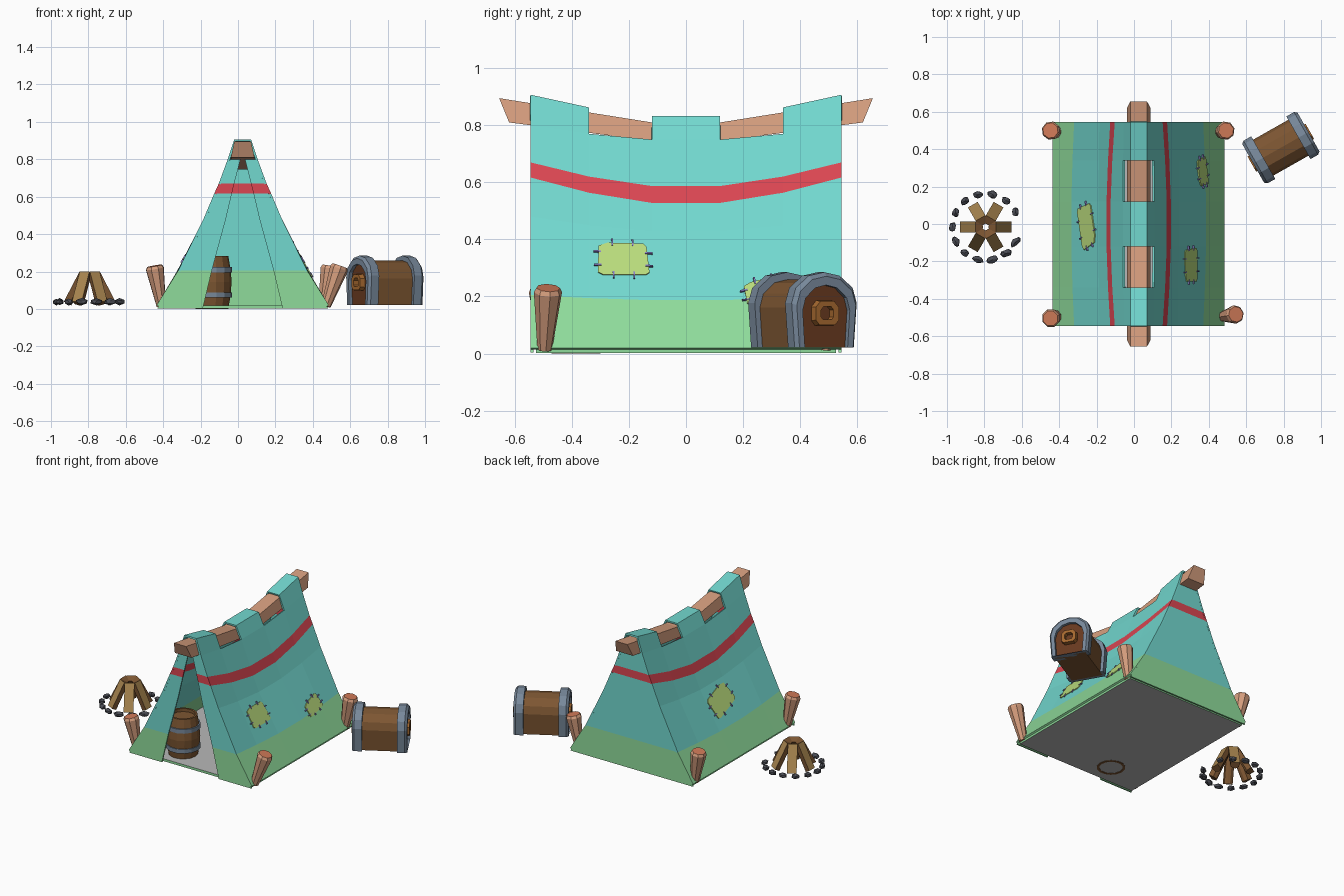
import bpy, bmesh, math, random
from mathutils import Vector, Matrix

if "Cube" in bpy.data.objects:
    bpy.data.objects.remove(bpy.data.objects["Cube"])

random.seed(4)
CX = 0.025  # tent centre line


def mat(name, hexcol):
    rgb = [int(hexcol[i:i + 2], 16) / 255 for i in (0, 2, 4)]
    m = bpy.data.materials.new(name)
    m.diffuse_color = [((c + 0.055) / 1.055) ** 2.4 for c in rgb] + [1]
    m.use_nodes = True
    m.node_tree.nodes["Principled BSDF"].inputs["Base Color"].default_value = m.diffuse_color
    return m


TEAL, GREEN, RED = mat("teal", "72D8CF"), mat("green", "8FDB9B"), mat("red", "DB4652")
POLE, CUT = mat("pole_wood", "D69E7E"), mat("cut_wood", "D07A58")
PATCH, STITCH = mat("patch", "B9DB7C"), mat("stitch", "8A80C8")
WOOD, DARK, TAN = mat("wood", "7D5632"), mat("dark_wood", "67391F"), mat("tan_wood", "A8854F")
STEEL, BRASS, STONE = mat("steel", "77889A"), mat("brass", "A5682F"), mat("stone", "4A4C54")
GREY = mat("grey", "B8B8B8")


def make(name, verts, faces, mats, idx=None, recalc=True):
    me = bpy.data.meshes.new(name)
    me.from_pydata([tuple(v) for v in verts], [], faces)
    for m in mats:
        me.materials.append(m)
    for i, p in enumerate(me.polygons):
        p.material_index = idx[i] if idx else 0
    if recalc:
        bm = bmesh.new()
        bm.from_mesh(me)
        bmesh.ops.recalc_face_normals(bm, faces=bm.faces)
        bm.to_mesh(me)
        bm.free()
    ob = bpy.data.objects.new(name, me)
    bpy.context.collection.objects.link(ob)
    return ob


def loft(name, loops, mats, cyclic=False, side=None, cap=0):
    """Skin a list of equal loops; capped ends, or closed into a ring."""
    n, k = len(loops[0]), len(loops)
    faces, idx = [], []
    for j in range(k if cyclic else k - 1):
        for i in range(n):
            a, b, q = j * n, (j + 1) % k * n, (i + 1) % n
            faces.append((a + i, a + q, b + q, b + i))
            idx.append(side[i] if side else 0)
    if not cyclic:
        faces += [tuple(range(n)), tuple(range((k - 1) * n, k * n))]
        idx += [cap, cap]
    return make(name, [v for l in loops for v in l], faces, mats, idx)


def circle(r, z, n, c=(0, 0)):
    return [(c[0] + r * math.cos(math.tau * i / n), c[1] + r * math.sin(math.tau * i / n), z) for i in range(n)]


def thicken(ob, t, off):
    s = ob.modifiers.new("cloth", 'SOLIDIFY')
    s.thickness, s.offset = t, off


# Tent profile rows: half width and height at the ends, then at the sagging middle
ROWS = [(.46, .02, .46, .02), (.345, .205, .36, .187), (.21, .48, .215, .43), (.152, .617, .172, .528),
        (.128, .67, .15, .587), (.08, .8, .085, .75), (.045, .907, .045, .833)]
YS = [-.545, -.34, -.12, .12, .34, .545]


def sag(y):
    y = abs(y)
    if y < .12:
        return 1
    return 1 - .4 * (y - .12) / .22 if y < .34 else .6 * (.545 - y) / .205


def row(k, y):
    a, b, c, d = ROWS[k]
    f = sag(y)
    return a + (c - a) * f, b + (d - b) * f


def surf(s, y, t, h):
    k = min(int(t), 5)
    (a, b), (c, d) = row(k, y), row(k + 1, y)
    u = t - k
    return (CX + s * (a + (c - a) * u + .9 * h), y, b + (d - b) * u + .45 * h)


# Canopy with two open notches along the ridge
verts = []
for y in YS:
    half = [row(k, y) for k in range(7)]
    verts += [(CX - h, y, z) for h, z in half] + [(CX + h, y, z) for h, z in reversed(half)]
faces, idx = [], []
for j in range(5):
    for i in range(13):
        k = min(i, 12 - i)
        if k >= 5 and j in (1, 3):
            continue
        a = j * 14 + i
        faces.append((a, a + 1, a + 15, a + 14))
        idx.append({0: 1, 3: 2}.get(k, 0))
thicken(make("tent_canopy", verts, faces, [TEAL, GREEN, RED], idx, False), .012, -1)

# Front flaps beside the opening, and the closed back panel
OPEN = [.213, .165, .09, .058, .045, .012]
for name, y, inner, sides in (("front_flap", -.54, OPEN, (-1, 1)), ("back_panel", .54, [0] * 6, (-1, 1))):
    for s in sides:
        v = []
        for k in range(6):
            h, z = ROWS[k][:2]
            z = .003 if k == 0 else z
            v += [(CX + s * inner[k], y, z), (CX + s * (h - .003), y, z)]
        f = [(2 * k, 2 * k + 1, 2 * k + 3, 2 * k + 2) for k in range(5)]
        thicken(make(name, v, f, [TEAL, GREEN, RED], [1, 0, 0, 2, 0]), .01, 0)

# Floor sheet
corners = [(-1, -1), (1, -1), (1, 1), (-1, 1)]
loft("tent_floor", [[(CX + a * .447, b * .525, z) for a, b in corners] for z in (.002, .018)],
     [GREEN, GREY], cap=1)

# Bent ridge pole
loft("ridge_pole", [[(CX - .063, yb, zb), (CX + .063, yb, zb), (CX + .045, yt, zt), (CX - .045, yt, zt)]
                    for yb, zb, yt, zt in ((-.62, .81, -.655, .895), (-.12, .745, -.12, .81),
                                           (.12, .745, .12, .81), (.62, .81, .655, .895))], [POLE])

# Corner stakes
for b, t in (((-.41, -.49, .015), (-.447, -.505, .23)), ((-.41, .49, .015), (-.447, .5, .23)),
             ((.455, .49, .015), (.492, .5, .23)), ((.47, -.495, .015), (.545, -.483, .23))):
    b, t = Vector(b), Vector(t)
    q = (t - b).to_track_quat('Z', 'Y')
    loft("corner_stake", [[p + q @ Vector(c) for c in circle(r, 0, 8)] for p, r in
                          ((b, .026), (b.lerp(t, .93), .05), (t, .042))], [POLE, CUT], cap=1)


# Sewn patches with stitches
def decal(name, s, yc, tc, pts, ang, h, m):
    c, n = math.cos(ang), math.sin(ang)
    flat = [(yc + a * c - b * n, tc + (a * n + b * c) / .29) for a, b in pts]
    loft(name, [[surf(s, y, t, d) for y, t in flat] for d in (-.006, h)], [m])


def patch(s, yc, tc, hy, ht, ang):
    shape = [(-1, -.85), (-.8, -1), (.85, -.95), (1, -.8), (.93, .8), (.8, 1), (-.6, .95), (-.95, .75)]
    decal("patch", s, yc, tc, [(a * hy, b * ht) for a, b in shape], ang, .006, PATCH)
    for e in (-1, 1):
        for o in (-.4, .4):
            for a, b, w, l in ((o * hy, e * ht, .003, .013), (e * hy, o * ht, .013, .003)):
                decal("stitch", s, yc, tc, [(a + i * w, b + j * l) for i, j in corners], ang, .009, STITCH)


patch(1, -.22, 1.56, .09, .066, 0.04)
patch(1, .28, 1.1, .075, .05, .2)
patch(-1, -.01, 1.58, .115, .075, -.3)

# Barrel with recessed lid and two hoops
BC = (-.14, -.385)
loft("barrel", [circle(r, z, 14, BC) for r, z in
                ((.07, .012), (.072, 0), (.088, 0), (.1, .07), (.106, .145), (.1, .215), (.088, .283),
                 (.074, .283), (.074, .262))], [WOOD])
for z in (.075, .21):
    loft("barrel_hoop", [circle(r, z + d, 14, BC) for r, d in
                         ((.092, -.014), (.107, -.014), (.107, .014), (.092, .014))], [STEEL], cyclic=True)

# Chest, built along local x then turned into place
M = Matrix.Translation((.785, .408, .022)) @ Matrix.Rotation(math.radians(29.5), 4, 'Z')
ARCH = [(.1, 0), (.11, .14), (.096, .188), (.052, .226), (0, .237)]
ARCH = ARCH + [(-a, b) for a, b in reversed(ARCH[:-1])]


def arch(x, sy, sz):
    return [(x, a * sy, b * sz) for a, b in ARCH]


parts = [loft("chest_body", [arch(x, 1, 1) for x in (-.15, .15)], [WOOD, DARK], cap=1)]
for s in (-1, 1):
    parts.append(loft("chest_band", [arch(s * x, a, b) for x, a, b in
                                     ((.108, .9, .95), (.108, 1.19, 1.11), (.155, 1.19, 1.11),
                                      (.17, 1.08, 1.05), (.17, .86, .92), (.145, .86, .92))],
                      [STEEL], cyclic=True))
    ring = [(1, .5), (.6, 1), (-.6, 1), (-1, .5), (-1, -.6), (-.7, -1), (.7, -1), (1, -.6)]
    parts.append(loft("chest_handle", [[(s * x, a * w, .12 + b * w * .9) for a, b in ring] for x, w in
                                       ((.14, .025), (.14, .05), (.178, .046), (.178, .025))],
                      [BRASS], cyclic=True))
for p in parts:
    p.matrix_world = M

# Campfire: six leaning split logs inside a ring of stones
FIRE = Matrix.Translation((-.793, -.016, 0))
for i in range(6):
    R = FIRE @ Matrix.Rotation(math.tau * i / 6, 4, 'Z')
    loops = []
    for r, z in ((.12, .03), (.037, .19)):
        loops.append([R @ Vector((r + .89 * d, w, z + .46 * d)) for d, w in
                      ((.02, -.03), (.02, .03), (-.012, .026), (-.024, .008), (-.024, -.008), (-.012, -.026))])
    loft("fire_log", loops, [WOOD, TAN], side=[1, 0, 0, 0, 0, 0])

for i in range(13):
    a = math.radians(27 + i * 25.5)
    w = random.uniform(.024, .038)
    bm = bmesh.new()
    bmesh.ops.create_icosphere(bm, subdivisions=1, radius=1)
    for v in bm.verts:
        v.co *= random.uniform(.85, 1.1)
    me = bpy.data.meshes.new("fire_stone")
    bm.to_mesh(me)
    bm.free()
    me.materials.append(STONE)
    ob = bpy.data.objects.new("fire_stone", me)
    bpy.context.collection.objects.link(ob)
    ob.location = (-.793 + .178 * math.cos(a), -.016 + .178 * math.sin(a), .038)
    ob.scale = (.022, w, .019)
    ob.rotation_euler = (0, 0, a + random.uniform(-.4, .4))
